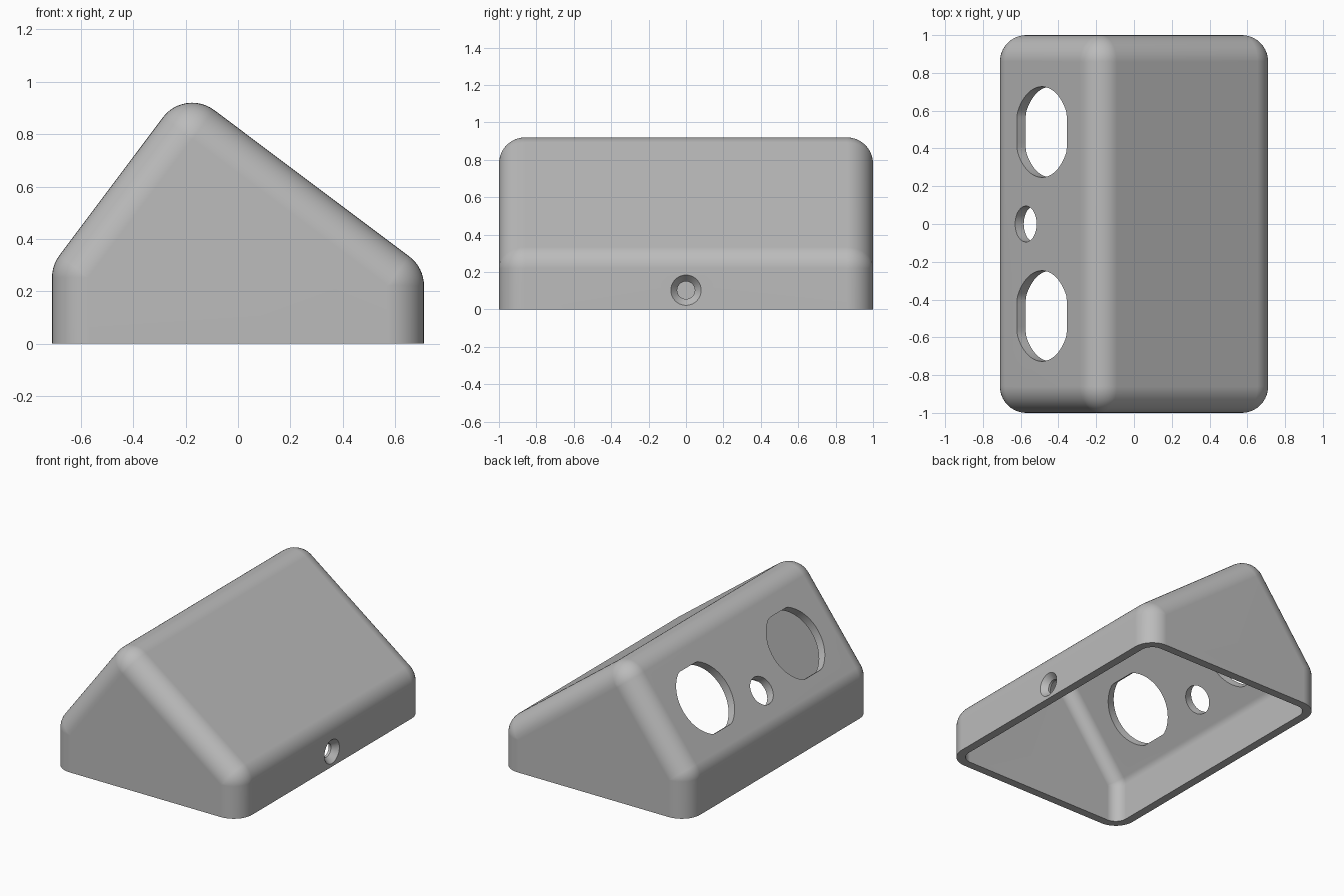
import bpy, bmesh
from math import radians, sin, cos, pi
from mathutils import Vector

if "Cube" in bpy.data.objects:
    bpy.data.objects.remove(bpy.data.objects["Cube"], do_unlink=True)

R, WALL = 0.14, 0.057            # edge rounding and shell thickness
INNER = R - WALL
HALF_Y = 1.0 - R
LEFT, PEAK, RIGHT = (-0.57, 0.253), (-0.175, 0.78), (0.57, 0.221)
SLOPE_L, SLOPE_R = radians(143.15), radians(53.13)   # outward normals of the roof
LEFT_STEPS, PEAK_STEPS, RIGHT_STEPS, END_STEPS = 6, 12, 8, 10
Y = Vector((0, 1, 0))

grey = bpy.data.materials.new("plain grey")
grey.use_nodes = True
grey.diffuse_color = (0.5, 0.5, 0.5, 1)
grey.node_tree.nodes["Principled BSDF"].inputs["Base Color"].default_value = (0.5, 0.5, 0.5, 1)

bm = bmesh.new()


def profile(rho):
    """Rounded house profile around the core triangle, open at the bottom."""
    pts = [(LEFT[0] - rho, 0)]
    for (x, z), a, b, n in ((LEFT, pi, SLOPE_L, LEFT_STEPS),
                            (PEAK, SLOPE_L, SLOPE_R, PEAK_STEPS),
                            (RIGHT, SLOPE_R, 0, RIGHT_STEPS)):
        for i in range(n + 1):
            t = a + (b - a) * i / n
            pts.append((x + rho * cos(t), z + rho * sin(t)))
    return pts + [(RIGHT[0] + rho, 0)]


def add_skin(r):
    """Loft the profile along y with rounded ends, leaving the steep slope and
    the low wall open; return those two panels and the bottom loop."""
    lats = [-pi / 2 * (1 - i / END_STEPS) for i in range(END_STEPS + 1)]
    stations = [(-HALF_Y + r * sin(a), r * cos(a)) for a in lats]
    stations += [(-y, rho) for y, rho in reversed(stations)]
    rows = [[bm.verts.new((x, y, z)) for x, z in profile(rho)] for y, rho in stations]
    last = len(rows[0]) - 2
    panels = []
    for j, (a, b) in enumerate(zip(rows, rows[1:])):
        for i in range(last + 1):
            quad = (a[i], a[i + 1], b[i + 1], b[i])
            if j == END_STEPS and i in (LEFT_STEPS + 1, last):
                panels.append(quad)
            else:
                bm.faces.new(quad)
    bm.faces.new(rows[0])
    bm.faces.new(rows[-1])
    loop = [row[0] for row in rows] + [row[-1] for row in reversed(rows)]
    bmesh.ops.remove_doubles(bm, verts=[v for row in rows for v in row], dist=0.0001)
    return panels, loop


def loop_edges(verts):
    pairs = zip(verts, verts[1:] + verts[:1])
    return [bm.edges.get(p) or bm.edges.new(p) for p in pairs]


def join_loops(a, b):
    n = len(a)
    for i in range(n):
        k = (i + 1) % n
        bm.faces.new((a[i], a[k], b[k], b[i]))


def add_hole(core, normal, rings, flat=1.0):
    """Build the wall of a hole from (depth, radius) rings; flat trims its width."""
    across = Y.cross(normal)
    loops = []
    for depth, radius in rings:
        loop = []
        for i in range(64):
            t = 2 * pi * (i + 0.5) / 64
            u = max(-flat, min(flat, radius * cos(t)))
            loop.append(bm.verts.new(core + normal * depth + across * u + Y * radius * sin(t)))
        loops.append(loop)
    for a, b in zip(loops, loops[1:]):
        join_loops(a, b)
    return loops[0], loops[-1]


def fill_panel(panel, holes):
    edges = loop_edges(list(panel))
    for hole in holes:
        edges += loop_edges(hole)
    bmesh.ops.triangle_fill(bm, edges=edges, use_beauty=True)


# Outer and inner skins with the rim between them
outer_panels, outer_loop = add_skin(R)
inner_panels, inner_loop = add_skin(INNER)
join_loops(outer_loop, inner_loop)

# Two large flatted openings and a small round one in the steep slope
normal = Vector((cos(SLOPE_L), 0, sin(SLOPE_L)))
down = normal.cross(Y)
if down.z > 0:
    down.negate()
slope_holes = []
for y, along, radius, flat in ((-0.487, 0.334, 0.24, 0.22),
                               (0.0, 0.476, 0.095, 1.0),
                               (0.487, 0.334, 0.24, 0.22)):
    core = Vector((PEAK[0], y, PEAK[1])) + down * along
    slope_holes.append(add_hole(core, normal, ((R, radius), (INNER, radius)), flat))

# Countersunk cable hole in the low wall
cable = add_hole(Vector((RIGHT[0], 0, 0.103)), Vector((1, 0, 0)),
                 ((R, 0.081), (R - 0.04, 0.047), (INNER, 0.047)))

# Close the panels around their holes
for side, (slope, wall) in enumerate((outer_panels, inner_panels)):
    fill_panel(slope, [hole[side] for hole in slope_holes])
    fill_panel(wall, [cable[side]])

bmesh.ops.recalc_face_normals(bm, faces=bm.faces)
mesh = bpy.data.meshes.new("housing")
bm.to_mesh(mesh)
bm.free()
mesh.materials.append(grey)
housing = bpy.data.objects.new("housing", mesh)
bpy.context.collection.objects.link(housing)
bpy.context.view_layer.objects.active = housing
housing.select_set(True)

# Smooth fillets with crisp flats
bpy.ops.object.shade_smooth_by_angle(angle=radians(30))
shading = housing.modifiers.new("even_shading", "WEIGHTED_NORMAL")
shading.keep_sharp = True
